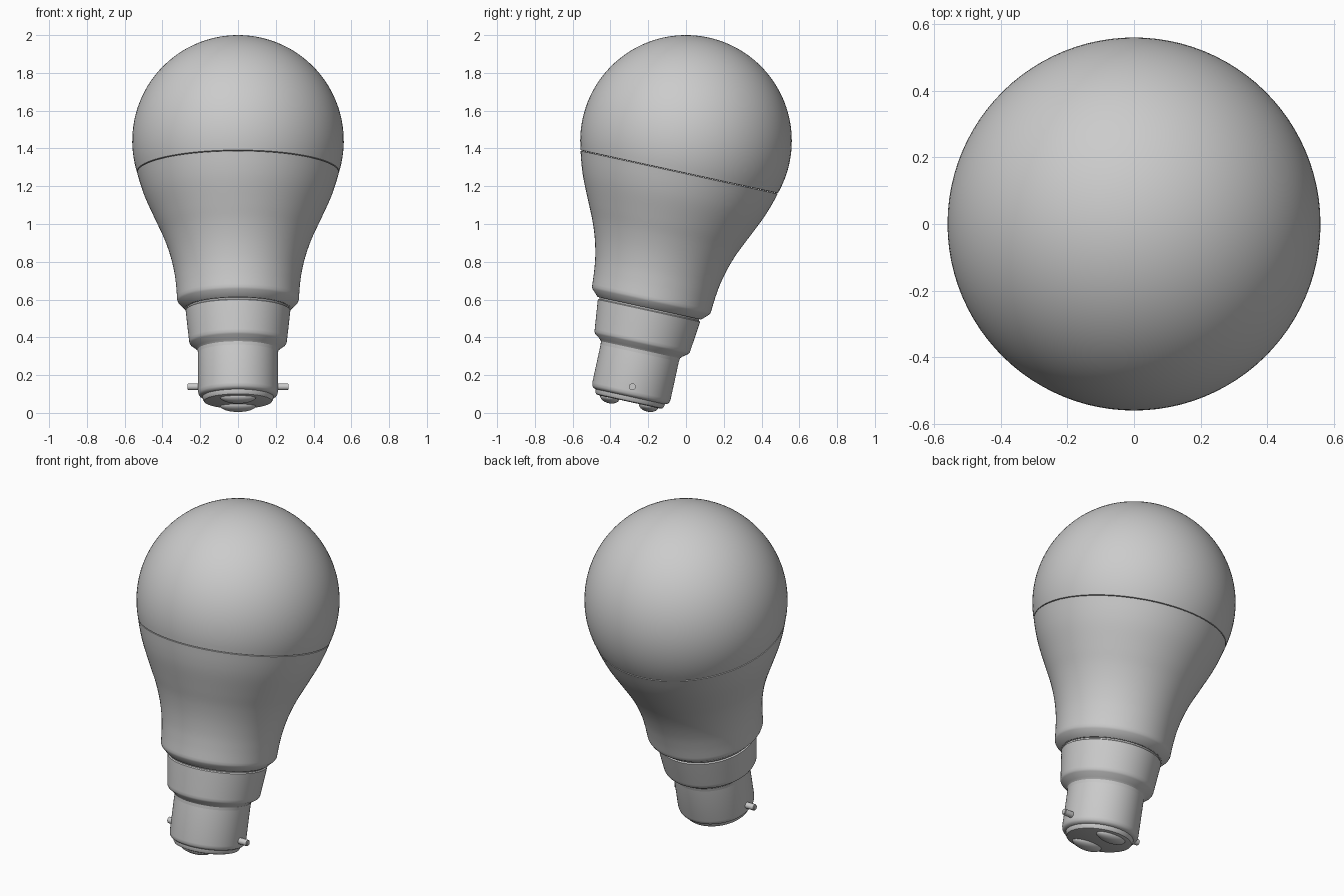
import bpy, bmesh, math
from mathutils import Matrix

if "Cube" in bpy.data.objects:
    bpy.data.objects.remove(bpy.data.objects["Cube"])

# Everything is built round a local axis with the globe centre as origin, then tilted
TILT = Matrix.Translation((0, 0, 1.44)) @ Matrix.Rotation(math.radians(-12.3), 4, 'X')
R = 0.56


def finish(name, bm, angle=30):
    bmesh.ops.remove_doubles(bm, verts=bm.verts, dist=1e-5)
    bmesh.ops.recalc_face_normals(bm, faces=bm.faces)
    bmesh.ops.transform(bm, matrix=TILT, verts=bm.verts)
    me = bpy.data.meshes.new(name)
    bm.to_mesh(me)
    bm.free()
    me.shade_smooth()
    me.set_sharp_from_angle(angle=math.radians(angle))
    ob = bpy.data.objects.new(name, me)
    bpy.context.collection.objects.link(ob)
    return ob


def lathe(name, profile, steps=96):
    bm = bmesh.new()
    vs = [bm.verts.new((r, 0, z)) for r, z in profile]
    es = [bm.edges.new(p) for p in zip(vs, vs[1:])]
    bmesh.ops.spin(bm, geom=vs + es, cent=(0, 0, 0), axis=(0, 0, 1),
                   angle=math.tau, steps=steps, use_duplicate=False)
    return finish(name, bm)


def smooth_curve(pts, n=5):
    # Catmull-Rom through the given points
    ext = [pts[0]] + pts + [pts[-1]]
    out = []
    for a, b, c, d in zip(ext, ext[1:], ext[2:], ext[3:]):
        for k in range(n):
            t = k / n
            out.append(tuple(0.5 * (2*q + (r-p)*t + (2*p-5*q+4*r-s)*t*t + (3*q-p-3*r+s)*t**3)
                             for p, q, r, s in zip(a, b, c, d)))
    return out + [pts[-1]]


# Diffuser globe, down to the seam
a0 = math.asin(-0.166 / R)
arc = [(R * math.cos(a), R * math.sin(a))
       for a in (math.pi/2 + (a0 - math.pi/2) * i / 40 for i in range(41))]
arc[0] = (0, R)
lathe("globe_diffuser", arc + [(0.528, -0.168), (0, -0.168)])

# Tapering housing with rounded lower lip
side = smooth_curve([(0.534, -0.171), (0.512, -0.245), (0.484, -0.32), (0.434, -0.43),
                     (0.393, -0.52), (0.361, -0.61), (0.339, -0.70), (0.328, -0.78),
                     (0.323, -0.845)])
lathe("housing", [(0, -0.169), (0.528, -0.169)] + side +
      [(0.322, -0.86), (0.317, -0.871), (0.285, -0.903), (0.279, -0.907), (0.272, -0.907), (0, -0.907)])

# Stepped collar
lathe("collar", [(0, -0.90), (0.270, -0.90), (0.270, -0.915), (0.277, -0.92), (0.275, -0.94),
                 (0.260, -1.075), (0.258, -1.09), (0.252, -1.10), (0.222, -1.122),
                 (0.214, -1.132), (0.212, -1.15), (0, -1.15)])

# Bayonet cap with rounded rim
lathe("bayonet_cap", [(0, -1.14), (0.212, -1.14), (0.212, -1.355), (0.209, -1.37), (0.203, -1.379),
                      (0.194, -1.384), (0.188, -1.386), (0.186, -1.400), (0.180, -1.410),
                      (0.170, -1.414), (0, -1.414)])

# Two oval contacts underneath
for side_name, y in (("front", -0.105), ("back", 0.105)):
    bm = bmesh.new()
    bmesh.ops.create_uvsphere(bm, u_segments=40, v_segments=16, radius=1, matrix=
                              Matrix.Translation((0, y, -1.412)) @ Matrix.Diagonal((0.095, 0.052, 0.032, 1)))
    finish(side_name + "_contact", bm)

# Locking pins on both sides
for side_name, x in (("left", -1), ("right", 1)):
    bm = bmesh.new()
    bmesh.ops.create_cone(bm, cap_ends=True, segments=24, radius1=0.018, radius2=0.018, depth=0.1,
                          matrix=Matrix.Translation((x * 0.218, 0, -1.332)) @ Matrix.Rotation(math.pi/2, 4, 'Y'))
    rim = [e for e in bm.edges if all(abs(v.co.x) > 0.25 for v in e.verts)]
    bmesh.ops.bevel(bm, geom=rim, offset=0.004, segments=2, affect='EDGES')
    finish(side_name + "_pin", bm)
